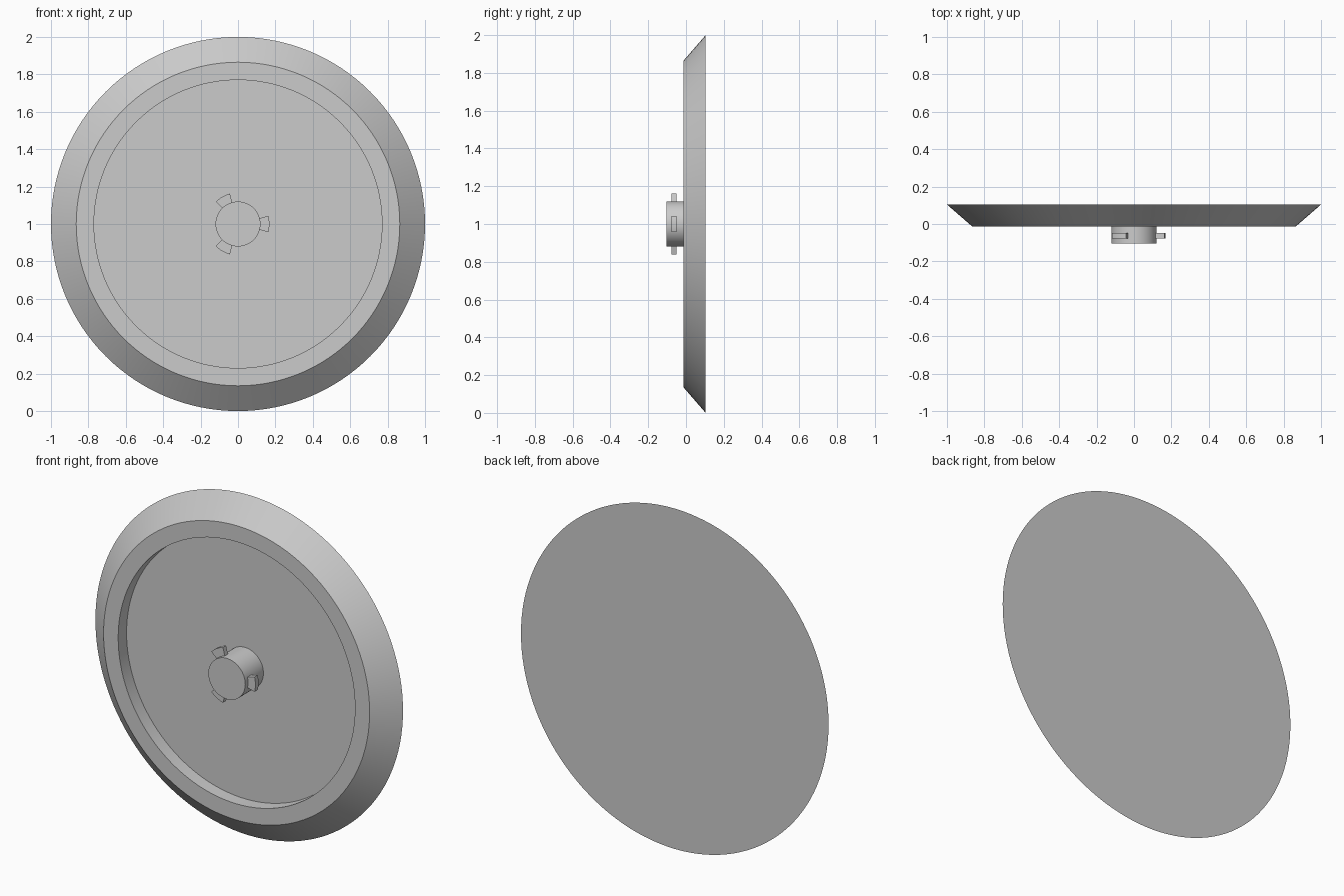
import bpy, bmesh
from math import sin, cos, pi, radians

if "Cube" in bpy.data.objects:
    bpy.data.objects.remove(bpy.data.objects["Cube"])

CENTRE_Z = 1.0


def finish(name, bm):
    bmesh.ops.recalc_face_normals(bm, faces=bm.faces)
    mesh = bpy.data.meshes.new(name)
    bm.to_mesh(mesh)
    bm.free()
    obj = bpy.data.objects.new(name, mesh)
    obj.location.z = CENTRE_Z
    bpy.context.collection.objects.link(obj)
    bpy.ops.object.select_all(action='DESELECT')
    obj.select_set(True)
    bpy.context.view_layer.objects.active = obj
    bpy.ops.object.shade_smooth_by_angle(angle=radians(30))
    return obj


def lathe(name, profile, sides):
    """Turn a (radius, y) profile about the y axis and cap both ends."""
    bm = bmesh.new()
    rings = [[bm.verts.new((r * cos(2 * pi * i / sides), y, r * sin(2 * pi * i / sides)))
              for i in range(sides)] for r, y in profile]
    for a, b in zip(rings, rings[1:]):
        for i in range(sides):
            j = (i + 1) % sides
            bm.faces.new((a[i], a[j], b[j], b[i]))
    bm.faces.new(rings[0])
    bm.faces.new(rings[-1])
    return finish(name, bm)


def sector(name, angle, half, r0, r1, y0, y1, steps=8):
    """Curved tab between two radii, extruded along y."""
    arc = [angle - half + 2 * half * i / steps for i in range(steps + 1)]
    outline = [(r1 * cos(a), r1 * sin(a)) for a in arc]
    outline += [(r0 * cos(a), r0 * sin(a)) for a in reversed(arc)]
    bm = bmesh.new()
    face = bm.faces.new([bm.verts.new((x, y0, z)) for x, z in outline])
    ext = bmesh.ops.extrude_face_region(bm, geom=[face], use_keep_orig=True)
    moved = [g for g in ext["geom"] if isinstance(g, bmesh.types.BMVert)]
    bmesh.ops.translate(bm, verts=moved, vec=(0, y1 - y0, 0))
    return finish(name, bm)


# Dish: flat back, bevelled rim, flat lip and recessed floor
lathe("dish", [(1.0, 0.104), (0.865, -0.013), (0.77, -0.013), (0.77, 0.065)], 128)

# Central hub rising from the floor
lathe("hub", [(0.12, 0.066), (0.12, -0.104)], 64)

# Three locking tabs around the hub
for k in range(3):
    sector(f"locking_tab_{k + 1}", 2 * pi * k / 3, radians(15), 0.11, 0.168, -0.078, -0.049)
